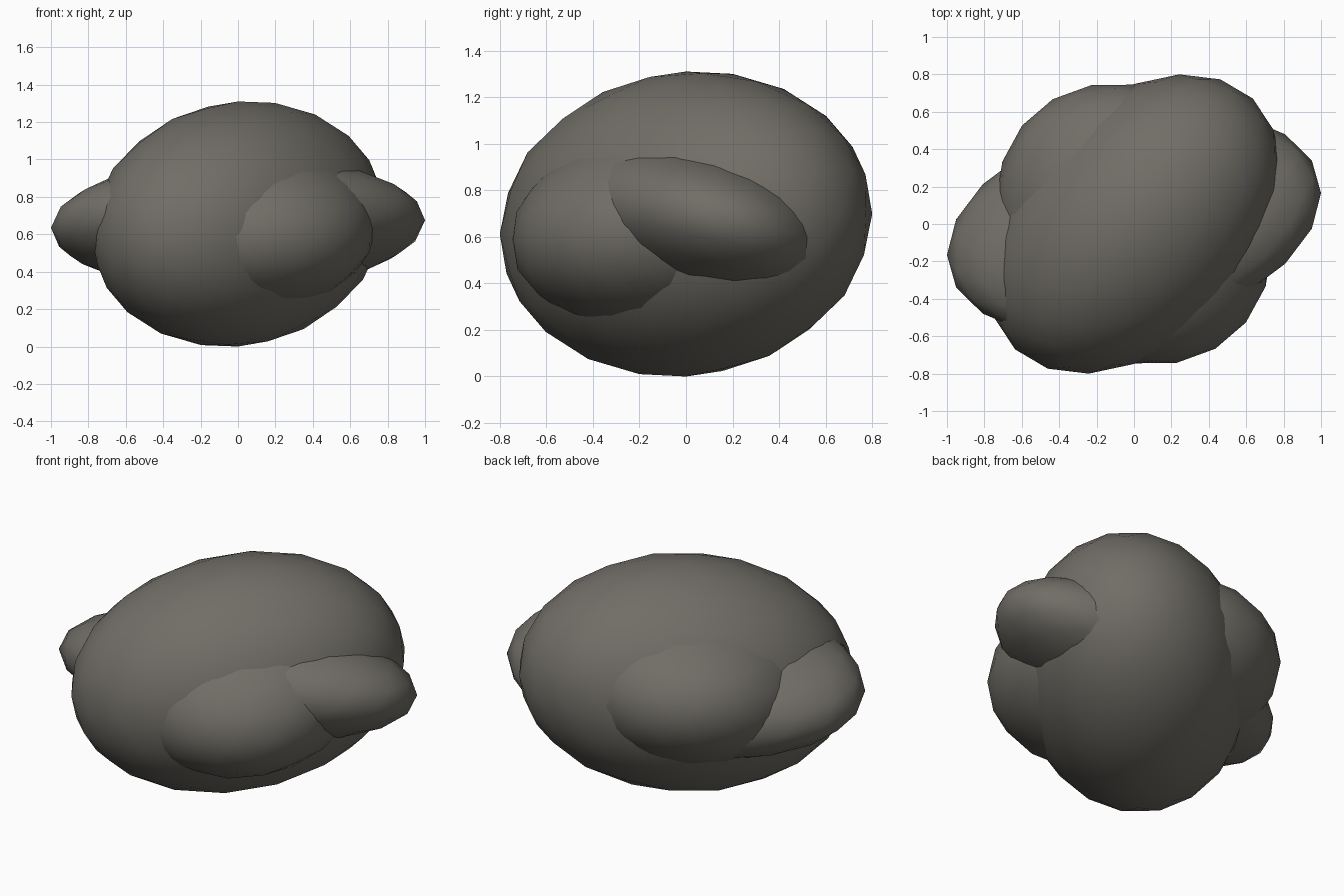
import bpy
import bmesh
from mathutils import Matrix

if "Cube" in bpy.data.objects:
    bpy.data.objects.remove(bpy.data.objects["Cube"])

CENTRE_Z = 0.655

# Dark warm stone
stone = bpy.data.materials.new("stone")
stone.diffuse_color = (0.165, 0.155, 0.135, 1)
stone.use_nodes = True
stone.node_tree.nodes["Principled BSDF"].inputs["Base Color"].default_value = stone.diffuse_color


def lump(name, half, xy, xz, yz):
    """Slanted ellipsoid: half extents along x, y, z plus how the axes lean together."""
    hx, hy, hz = half
    # lower-triangular shear matrix from the ellipsoid's extents and leans
    l21, l31 = xy / hx, xz / hx
    l22 = (hy * hy - l21 * l21) ** 0.5
    l32 = (yz - l21 * l31) / l22
    l33 = (hz * hz - l31 * l31 - l32 * l32) ** 0.5
    shear = Matrix(((hx, 0, 0), (l21, l22, 0), (l31, l32, l33)))

    bm = bmesh.new()
    bmesh.ops.create_icosphere(bm, subdivisions=3, radius=1)
    for v in bm.verts:
        v.co = shear @ v.co
    # fit the faceted shape to its exact extents
    fit = [half[i] / max(v.co[i] for v in bm.verts) for i in range(3)]
    for v in bm.verts:
        v.co = [v.co[i] * fit[i] for i in range(3)]
        v.co.z += CENTRE_Z
    for f in bm.faces:
        f.smooth = True
    mesh = bpy.data.meshes.new(name)
    bm.to_mesh(mesh)
    bm.free()
    mesh.materials.append(stone)
    obj = bpy.data.objects.new(name, mesh)
    bpy.context.collection.objects.link(obj)
    return obj


# Main boulder body
lump("boulder_body", (0.785, 0.80, 0.655), 0.224, 0.042, 0.036)
# Broad bulge showing at front right and back left
lump("diagonal_bulge", (0.74, 0.745, 0.47), -0.08, -0.009, 0.051)
# Narrow bulge showing at both sides
lump("side_bulge", (1.0, 0.61, 0.36), 0.165, 0.02, -0.058)
